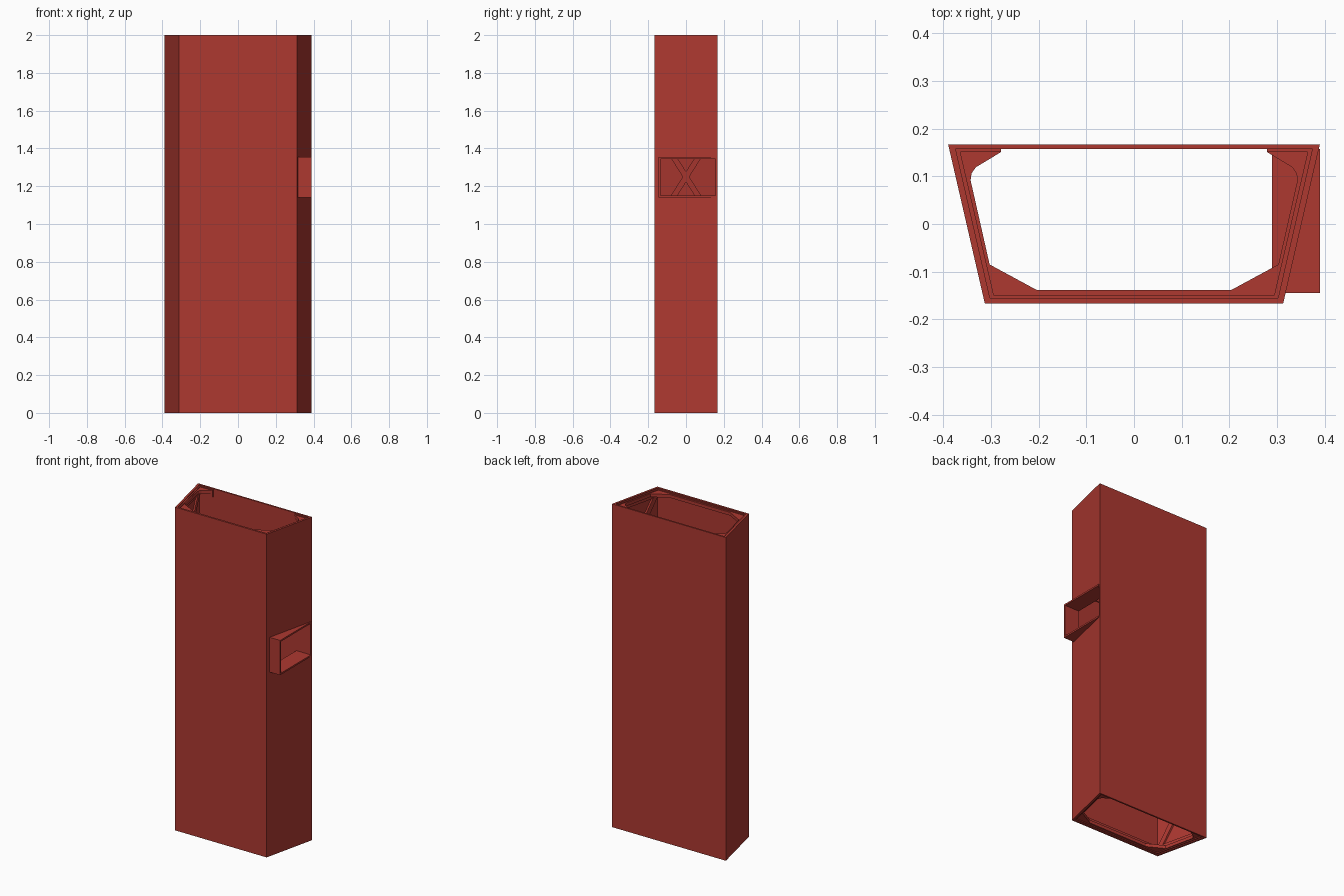
import bpy, bmesh

if "Cube" in bpy.data.objects:
    bpy.data.objects.remove(bpy.data.objects["Cube"])

mat = bpy.data.materials.new("red_paint")
mat.diffuse_color = (0.42, 0.04, 0.03, 1)
mat.use_nodes = True
mat.node_tree.nodes["Principled BSDF"].inputs["Base Color"].default_value = mat.diffuse_color

Y0, Y1 = -0.167, 0.167          # outer front / back
YI0, YI1 = -0.155, 0.157        # inner front / back
W0, W1 = 1.14, 1.355            # side duct bottom / top


def outer(y):
    return 0.313 + 0.2305 * (y - Y0)


def inner(y):
    return outer(y) - 0.0135


def loft(name, a, b):
    """Solid between two matching loops of 3D points."""
    bm = bmesh.new()
    va = [bm.verts.new(p) for p in a]
    vb = [bm.verts.new(p) for p in b]
    n = len(a)
    bm.faces.new(va)
    bm.faces.new(vb[::-1])
    for i in range(n):
        j = (i + 1) % n
        bm.faces.new((va[i], vb[i], vb[j], va[j]))
    bmesh.ops.recalc_face_normals(bm, faces=bm.faces)
    me = bpy.data.meshes.new(name)
    bm.to_mesh(me)
    bm.free()
    me.materials.append(mat)
    ob = bpy.data.objects.new(name, me)
    bpy.context.collection.objects.link(ob)
    return ob


def prism(name, plan, z0, z1):
    return loft(name, [(x, y, z0) for x, y in plan], [(x, y, z1) for x, y in plan])


def rect(x0, x1, y0, y1):
    return [(x0, y0), (x1, y0), (x1, y1), (x0, y1)]


def side_plan(s, y0, y1):
    return [(s * outer(y0), y0), (s * outer(y1), y1),
            (s * inner(y1), y1), (s * inner(y0), y0)]


# Trapezoidal outer shell, the right wall is open at the duct
for name, a, b in (("front_wall", Y0, YI0), ("back_wall", YI1, Y1)):
    prism(name, [(-outer(a), a), (outer(a), a), (outer(b), b), (-outer(b), b)], 0, 2)
prism("left_wall", side_plan(-1, YI0, YI1), 0, 2)
prism("right_wall_lower", side_plan(1, YI0, YI1), 0, W0)
prism("right_wall_upper", side_plan(1, YI0, YI1), W1, 2)
prism("right_wall_strip", side_plan(1, YI0, -0.14), W0, W1)

# Open duct sleeve passing through the right wall
prism("duct_floor", rect(0.29, 0.39, -0.145, YI1), W0, W0 + 0.01)
prism("duct_roof", rect(0.29, 0.39, -0.145, YI1), W1 - 0.01, W1)
prism("duct_front", rect(0.29, 0.39, -0.145, -0.135), W0 + 0.01, W1 - 0.01)

# Inner ribs: C-shaped frames with corner gussets and a thin foot on the wall
web = [(0.279, YI1), (inner(YI1), YI1), (inner(YI0), YI0)]
edge = [(0.205, -0.138), (0.303, -0.085), (0.343, 0.092), (0.341, 0.106),
        (0.332, 0.119), (0.279, 0.151)]
foot_edge = [(inner(YI0) - 0.008, YI0 + 0.006), (inner(0.15) - 0.008, 0.151), (0.279, 0.151)]


def mirrored(right_outer, right_inner):
    flip = lambda pts: [(-x, y) for x, y in pts]
    return right_outer + flip(right_outer)[::-1] + flip(right_inner)[::-1] + right_inner


ribs = [0.02, 0.5, 1.0, 1.5, 1.98]
for z in ribs:
    prism("rib_web", mirrored(web, edge), z - 0.01, z + 0.01)
    prism("rib_foot", mirrored(web, foot_edge), max(z - 0.03, 0.005), min(z + 0.03, 1.995))

# Crossed braces on the inner side walls, one X per bay
for s in (-1, 1):
    for bay in range(4):
        if s == 1 and bay == 2:
            continue            # the duct takes this bay
        zc = 0.25 + 0.5 * bay
        for d in (-1, 1):
            ends = [(-0.158, -1), (-0.122, -1), (0.158, 1), (0.122, 1)]
            quad = [(y * 0.97, zc + d * t * 0.215) for y, t in ends]
            loft("cross_brace",
                 [(s * inner(y), y, z) for y, z in quad],
                 [(s * (inner(y) - 0.01), y, z) for y, z in quad])
